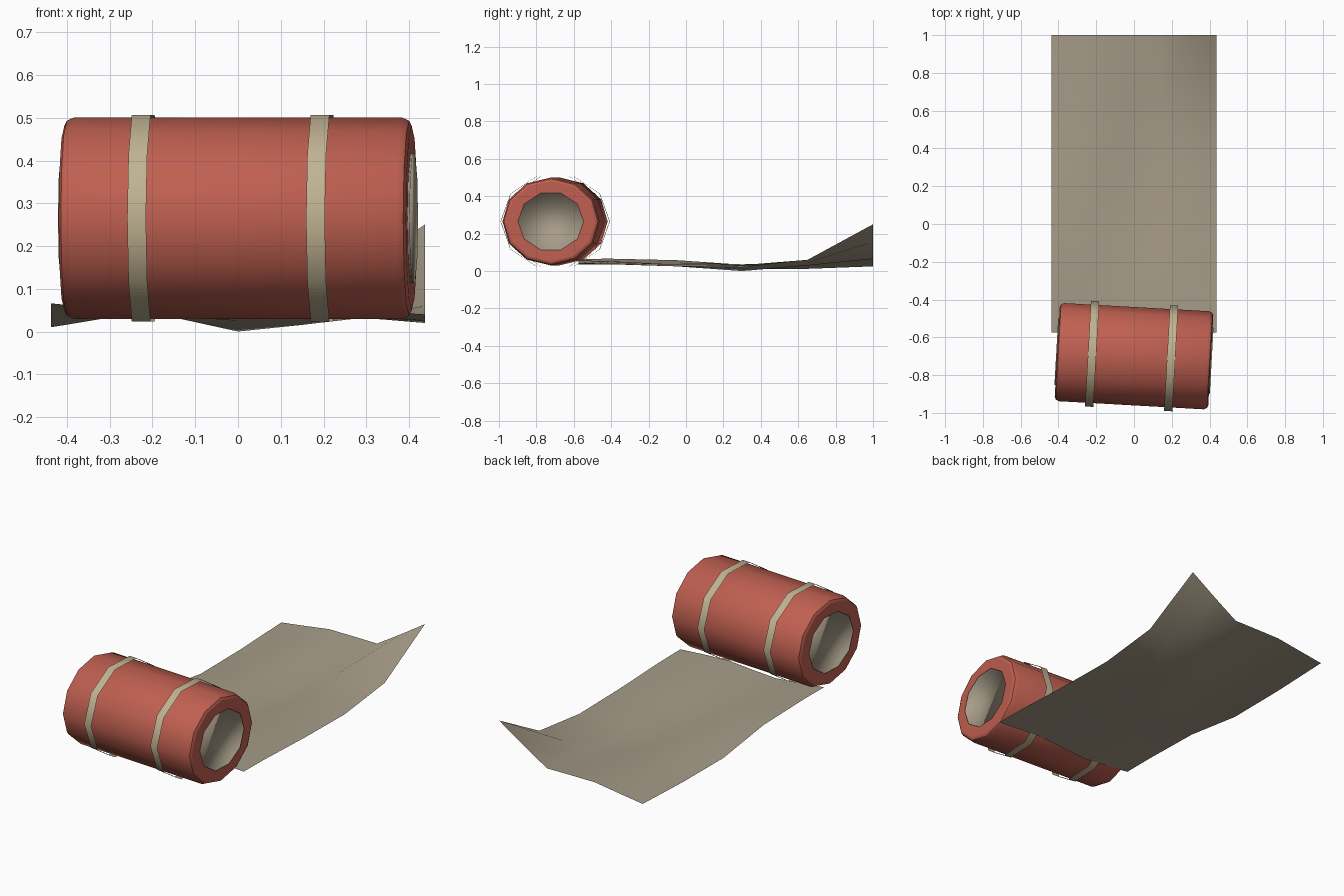
import bpy, math

if "Cube" in bpy.data.objects:
    bpy.data.objects.remove(bpy.data.objects["Cube"])

ROLL_POS = (0, -0.70, 0.265)
ROLL_TURN = math.radians(-3.2)
SQUASH = 0.905


def material(name, rgb):
    m = bpy.data.materials.new(name)
    m.diffuse_color = (*rgb, 1)
    m.use_nodes = True
    m.node_tree.nodes["Principled BSDF"].inputs["Base Color"].default_value = m.diffuse_color
    return m


RED = material("red_cloth", (0.52, 0.115, 0.08))
STRAP = material("strap_tan", (0.53, 0.45, 0.29))
LINING = material("lining_beige", (0.38, 0.33, 0.245))


def add_object(name, verts, faces, mat, angle):
    me = bpy.data.meshes.new(name)
    me.from_pydata(verts, [], faces)
    me.materials.append(mat)
    ob = bpy.data.objects.new(name, me)
    bpy.context.collection.objects.link(ob)
    bpy.ops.object.select_all(action='DESELECT')
    ob.select_set(True)
    bpy.context.view_layer.objects.active = ob
    if angle:
        bpy.ops.object.shade_smooth_by_angle(angle=math.radians(angle))
    else:
        bpy.ops.object.shade_smooth()
    return ob


def lathe_x(name, profile, sides, mat, angle, capped=True):
    """Spin (x, radius) points round the roll's long axis."""
    verts, faces = [], []
    for x, r in profile:
        for i in range(sides):
            a = 2 * math.pi * i / sides
            verts.append((x, r * math.cos(a), r * math.sin(a) * SQUASH))
    for k in range(len(profile) - 1):
        for i in range(sides):
            j = (i + 1) % sides
            a, b = k * sides, (k + 1) * sides
            faces.append((a + i, a + j, b + j, b + i))
    if capped:
        last = (len(profile) - 1) * sides
        faces.append(tuple(reversed(range(sides))))
        faces.append(tuple(range(last, last + sides)))
    # outward-facing winding
    faces = [tuple(reversed(f)) if len(f) == 4 else f for f in faces]
    ob = lathe_obj = add_object(name, verts, faces, mat, angle)
    ob.location = ROLL_POS
    ob.rotation_euler.z = ROLL_TURN
    return lathe_obj


# rolled bedding with softened ends
H = 0.407
lathe_x("bedroll", [(-H, 0.238), (-H + 0.006, 0.252), (-H + 0.022, 0.26),
                    (H - 0.022, 0.26), (H - 0.006, 0.252), (H, 0.238)],
        12, RED, 40)

# inner roll showing at both ends
lathe_x("inner_roll", [(-H - 0.005, 0.176), (H + 0.005, 0.176)], 10, LINING, 0)

# thin open straps
for side, x in (("left", -0.222), ("right", 0.197)):
    lathe_x("strap_" + side, [(x - 0.022, 0.28), (x + 0.022, 0.28)],
            10, STRAP, 40, capped=False)

# unrolled sheet: heights per row, from the roll to the lifted far corner
rows = [
    (-0.575, (.065, .050, .036, .045, .057, .050, .040)),
    (-0.40, (.066, .050, .036, .040, .052, .046, .038)),
    (-0.05, (.058, .045, .032, .025, .035, .035, .025)),
    (0.30, (.010, .034, .036, .000, .015, .032, .020)),
    (0.65, (.012, .035, .045, .030, .030, .045, .060)),
    (1.00, (.025, .045, .066, .066, .065, .155, .250)),
]
N = 7
verts = [(-0.437 + 0.874 * i / (N - 1), y, z)
         for y, hs in rows for i, z in enumerate(hs)]
faces = [(r * N + i, r * N + i + 1, (r + 1) * N + i + 1, (r + 1) * N + i)
         for r in range(len(rows) - 1) for i in range(N - 1)]
add_object("ground_sheet", verts, faces, LINING, 0)
